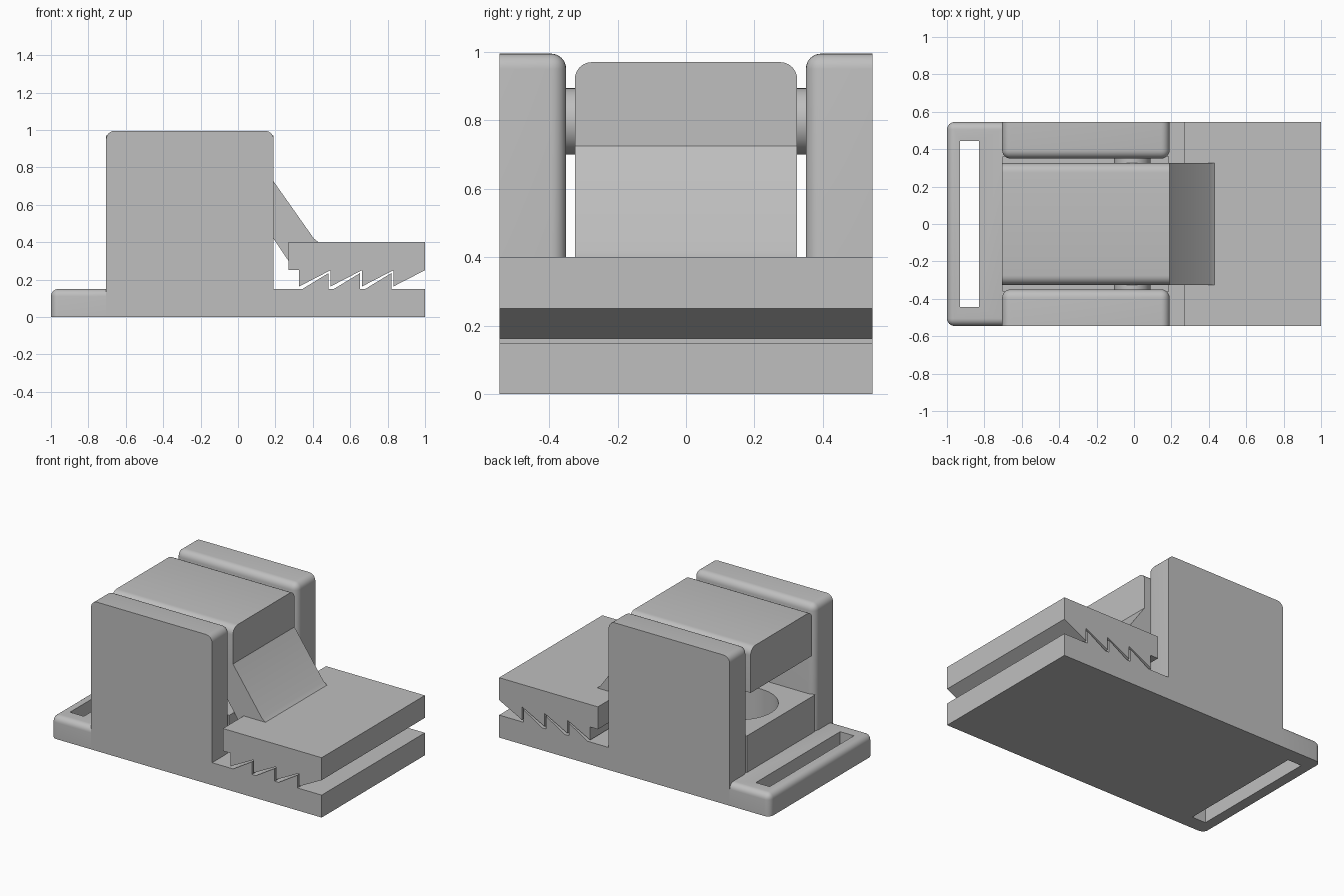
import bpy, bmesh, math
from mathutils import Vector

if "Cube" in bpy.data.objects:
    bpy.data.objects.remove(bpy.data.objects["Cube"], do_unlink=True)

HALF = 0.545      # half width of the clamp
INNER = 0.35      # inner faces of the walls
FRONT = 0.19      # walls end here
BACK = -0.705     # walls begin here

grey = bpy.data.materials.new("light_grey")
grey.use_nodes = True
colour = (0.52, 0.52, 0.52, 1)
grey.diffuse_color = colour
grey.node_tree.nodes["Principled BSDF"].inputs["Base Color"].default_value = colour


def finish(name, bm):
    bmesh.ops.recalc_face_normals(bm, faces=bm.faces)
    mesh = bpy.data.meshes.new(name)
    bm.to_mesh(mesh)
    bm.free()
    mesh.materials.append(grey)
    obj = bpy.data.objects.new(name, mesh)
    bpy.context.collection.objects.link(obj)
    return obj


def smooth(obj):
    bpy.ops.object.select_all(action='DESELECT')
    obj.select_set(True)
    bpy.context.view_layer.objects.active = obj
    bpy.ops.object.shade_smooth_by_angle(angle=math.radians(30))


def round_edges(bm, rule, radius):
    """Round the edges whose midpoint and direction satisfy the rule."""
    chosen = []
    for e in bm.edges:
        a, b = e.verts[0].co, e.verts[1].co
        if rule((a + b) / 2, (b - a).normalized()):
            chosen.append(e)
    bmesh.ops.bevel(bm, geom=chosen, offset=radius, segments=6,
                    profile=0.5, affect='EDGES')


def box(name, lo, hi, rule=None, radius=0.045):
    bm = bmesh.new()
    bmesh.ops.create_cube(bm, size=1)
    lo, hi = Vector(lo), Vector(hi)
    for v in bm.verts:
        v.co = (lo + hi) / 2 + v.co * (hi - lo)
    if rule:
        round_edges(bm, rule, radius)
    return finish(name, bm)


def extrude(name, points, half, rule=None, radius=0.05):
    """Extrude an x-z profile across y."""
    bm = bmesh.new()
    face = bm.faces.new([bm.verts.new((x, -half, z)) for x, z in points])
    new = bmesh.ops.extrude_face_region(bm, geom=[face])["geom"]
    for v in new:
        if isinstance(v, bmesh.types.BMVert):
            v.co.y = half
    if rule:
        round_edges(bm, rule, radius)
    return finish(name, bm)


def cylinder(name, radius, depth, location, axis='Z'):
    bm = bmesh.new()
    bmesh.ops.create_cone(bm, cap_ends=True, segments=48, radius1=radius,
                          radius2=radius, depth=depth)
    if axis == 'Y':
        for v in bm.verts:
            v.co = Vector((v.co.x, v.co.z, -v.co.y))
    bmesh.ops.translate(bm, verts=bm.verts, vec=location)
    return finish(name, bm)


def cut(obj, cutter):
    mod = obj.modifiers.new("cut", 'BOOLEAN')
    mod.operation = 'DIFFERENCE'
    mod.solver = 'EXACT'
    mod.object = cutter
    bpy.context.view_layer.objects.active = obj
    bpy.ops.object.modifier_apply(modifier=mod.name)
    bpy.data.objects.remove(cutter, do_unlink=True)


# Base with upward teeth
pitch = 0.168
profile = [(BACK, 0), (1, 0), (1, 0.15)]
for i in reversed(range(3)):
    x = 0.345 + i * pitch
    profile += [(x + 0.14, 0.15), (x + 0.14, 0.235), (x, 0.15)]
profile += [(BACK, 0.15)]
base = extrude("base", profile, HALF)

# Strap flange with rounded rim and slot
flange = box("strap_flange", (-1, -HALF, 0), (BACK, HALF, 0.15),
             lambda m, d: (m.z > 0.14 and m.x < BACK - 0.01)
             or (abs(d.z) > 0.9 and m.x < -0.9), 0.04)
cut(flange, box("slot_cutter", (-0.93, -0.445, -0.1), (-0.828, 0.445, 0.3)))
smooth(flange)

# Side walls
for side, name in ((1, "left_wall"), (-1, "right_wall")):
    ys = sorted((side * INNER, side * HALF))

    def wall_rule(m, d, side=side):
        inner = abs(m.y - side * INNER) < 0.01
        return (inner and m.z > 0.2) or (abs(d.y) > 0.9 and m.z > 0.9)

    smooth(box(name, (BACK, ys[0], 0.1), (FRONT, ys[1], 0.995), wall_rule))

# Spring seat between the walls
seat = box("spring_seat", (BACK + 0.003, -INNER - 0.01, 0.1), (FRONT - 0.003, INNER + 0.01, 0.395))
cut(seat, cylinder("pocket_cutter", 0.24, 1, (-0.39, 0, 0.4)))
smooth(seat)

# Lever with slanted arm
lever = extrude("lever", [(BACK, 0.97), (FRONT, 0.97), (FRONT, 0.725), (0.405, 0.42),
                          (0.43, 0.4), (0.43, 0.3), (0.27, 0.3), (0.02, 0.67),
                          (BACK, 0.67)], 0.325,
                lambda m, d: abs(d.x) > 0.9 and m.z > 0.9)
smooth(lever)

# Pivot pin
smooth(cylinder("pivot_pin", 0.097, 0.76, (-0.01, 0, 0.797), 'Y'))

# Upper jaw with downward teeth
profile = [(1, 0.4), (0.27, 0.4), (0.27, 0.25)]
for i in range(4):
    x = 0.327 + i * pitch
    profile += [(x, 0.25), (x, 0.163)]
profile += [(1, 0.25)]
extrude("upper_jaw", profile, HALF)
